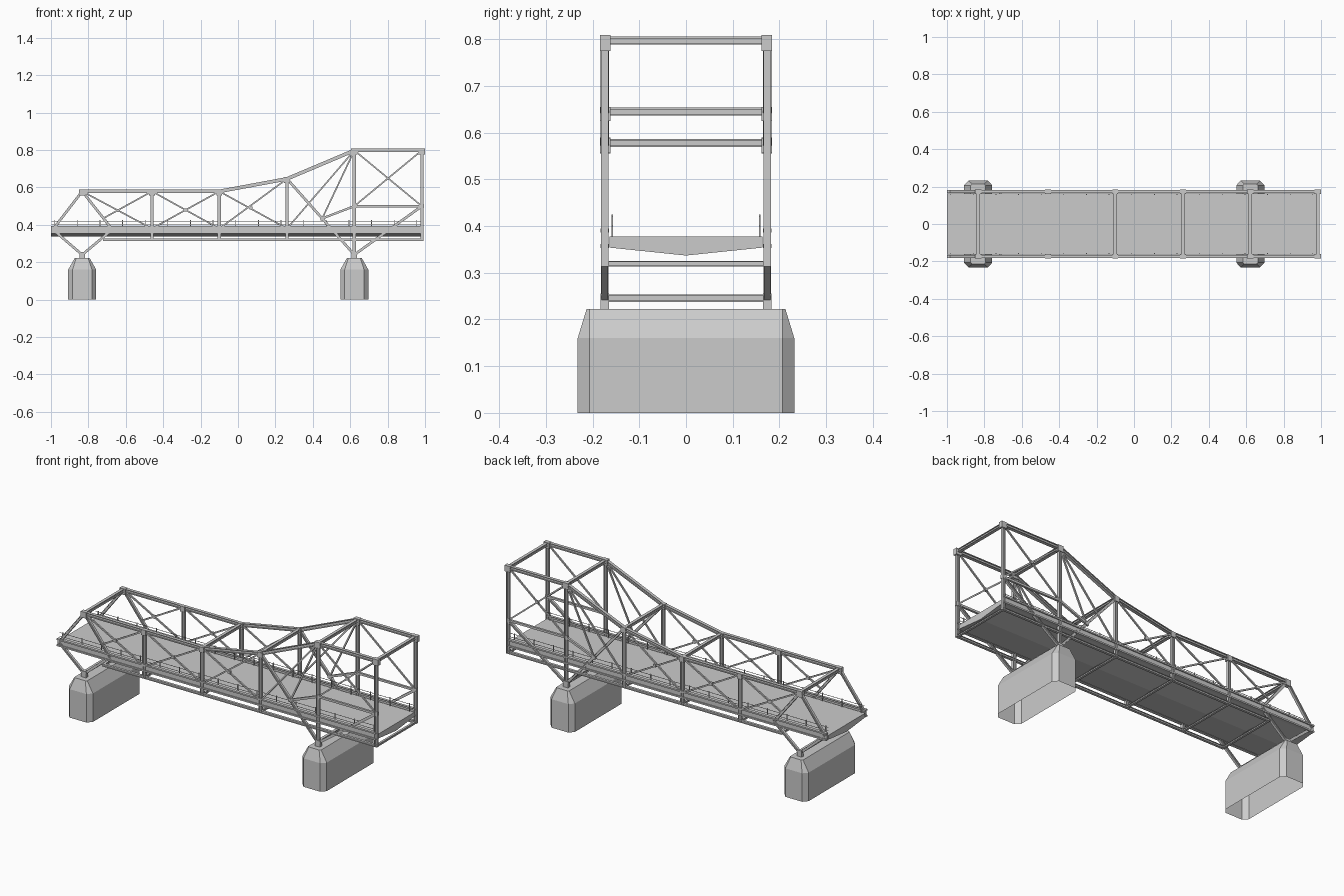
import bpy, bmesh
from mathutils import Vector, Matrix

if "Cube" in bpy.data.objects:
    bpy.data.objects.remove(bpy.data.objects["Cube"])

Y = 0.174                      # truss plane offset
XP = (-0.833, 0.622)           # pier centres
TOP = [(-0.833, 0.579), (-0.46, 0.579), (-0.1, 0.579), (0.262, 0.646), (0.622, 0.798), (0.983, 0.798)]


def finish(bm, name, mirror=False):
    bmesh.ops.recalc_face_normals(bm, faces=bm.faces)
    me = bpy.data.meshes.new(name)
    bm.to_mesh(me)
    bm.free()
    ob = bpy.data.objects.new(name, me)
    bpy.context.collection.objects.link(ob)
    if mirror:
        m = ob.modifiers.new("mirror", 'MIRROR')
        m.use_axis = (False, True, False)
    return ob


def loft(bm, rings, caps=(True, True)):
    vs = [[bm.verts.new(p) for p in r] for r in rings]
    n = len(vs[0])
    for a, b in zip(vs, vs[1:]):
        for i in range(n):
            bm.faces.new((a[i], a[(i + 1) % n], b[(i + 1) % n], b[i]))
    if caps[0]:
        bm.faces.new(vs[0][::-1])
    if caps[1]:
        bm.faces.new(vs[-1])


def box(bm, c, s):
    bmesh.ops.create_cube(bm, size=1, matrix=Matrix.Translation(c) @ Matrix.Diagonal((*s, 1)))


def beam(bm, a, b, w, h, i_shape=False):
    # w = width across the side direction, h = depth
    a, b = Vector(a), Vector(b)
    d = (b - a).normalized()
    side = Vector((1, 0, 0)) if abs(d.y) > 0.9 else Vector((0, 1, 0))
    up = side.cross(d)
    w, h = w / 2, h / 2
    prof = [(-w, -h), (w, -h), (w, h), (-w, h)]
    if i_shape:
        f, t = h * 0.6, w * 0.35
        prof = [(-w, -h), (w, -h), (w, -f), (t, -f), (t, f), (w, f),
                (w, h), (-w, h), (-w, f), (-t, f), (-t, -f), (-w, -f)]
    loft(bm, [[p + side * u + up * v for u, v in prof] for p in (a, b)])


def side_members(name, segs, w, h, i_shape=False):
    bm = bmesh.new()
    for x0, z0, x1, z1 in segs:
        beam(bm, (x0, Y, z0), (x1, Y, z1), w, h, i_shape)
    finish(bm, name, True)


# Piers: chamfered blocks, tapered at the top, open underneath
def octagon(x, z, hx, hy, cx, cy):
    q = [(hx, cy), (cx, hy), (-cx, hy), (-hx, cy), (-hx, -cy), (-cx, -hy), (cx, -hy), (hx, -cy)]
    return [Vector((x + u, v, z)) for u, v in q]


for label, x in zip(("left", "right"), XP):
    bm = bmesh.new()
    loft(bm, [octagon(x, 0, .075, .232, .052, .207), octagon(x, .16, .075, .232, .052, .207),
              octagon(x, .222, .04, .213, .032, .207)], (False, True))
    finish(bm, label + "_pier")

# Road deck with shallow V underside
bm = bmesh.new()
prof = [(-.164, .354), (0, .337), (.164, .354), (.164, .378), (-.164, .378)]
loft(bm, [[Vector((x, y, z)) for y, z in prof] for x in (-1, .983)])
finish(bm, "road_deck")

# Main chords
side_members("deck_chord", [(-1, .374, .983, .374)], .018, .042, True)
side_members("bottom_chord", [(-.72, .320, .99, .320)], .014, .014, True)
side_members("top_chord", [(*a, *b) for a, b in zip(TOP, TOP[1:])], .018, .019, True)

# Posts
side_members("posts", [(x, .315, x, z) for x, z in TOP[1:4]]
             + [(.622, .235, .622, .798), (.983, .313, .983, .798)], .016, .017, True)

# Inclined end posts and pier struts
side_members("inclined_struts", [
    (-.99, .375, -.833, .579), (-.99, .375, -.833, .24),
    (-.833, .579, -.672, .375), (-.833, .24, -.672, .375),
    (.262, .646, .622, .24), (.983, .50, .622, .24)], .014, .014, True)

# Light cross bracing
side_members("cross_bracing", [
    (-.833, .579, -.46, .38), (-.46, .579, -.72, .435),
    (-.46, .579, -.1, .38), (-.1, .579, -.46, .38),
    (-.1, .579, .262, .38), (.262, .646, -.1, .38),
    (.622, .798, .45, .434), (.622, .798, .262, .38),
    (.622, .798, .983, .50), (.983, .798, .622, .50)], .008, .008)
side_members("middle_rail", [(.45, .434, .622, .50), (.622, .50, .983, .50)], .012, .012)

# Gusset plates at the joints
bm = bmesh.new()
for x, z in TOP:
    s = .034 if z > .7 or x < -.8 else .030
    box(bm, (x, Y - .001, z - .006), (s, .023, s))
for x in XP:
    box(bm, (x, Y, .239), (.030, .018, .034))
for x, z, s in [(.45, .434, .02), (.802, .649, .016), (.622, .50, .022), (.983, .50, .022),
                (-.64, .477, .016), (-.28, .48, .016), (.07, .49, .016)]:
    box(bm, (x, Y, z), (s, .013, s))
finish(bm, "gusset_plates", True)

# Beams across the bridge
bm = bmesh.new()
for i, (x, z) in enumerate(TOP):
    if i != 1:
        beam(bm, (x, -Y, z - .001), (x, Y, z - .001), .017, .017, True)
for x in XP:
    beam(bm, (x, -Y, .246), (x, Y, .246), .016, .016, True)
for x in (-.715, -.46, -.1, .262, .983):
    beam(bm, (x, -Y, .319), (x, Y, .319), .012, .012, True)
finish(bm, "cross_beams")

# Guard rails
bm = bmesh.new()
for z in (.400, .420):
    box(bm, (-.008, .158, z), (1.98, .002, .002))
for i in range(17):
    box(bm, (-.98 + i * .121, .158, .401), (.004, .004, .048))
finish(bm, "guard_rail", True)
